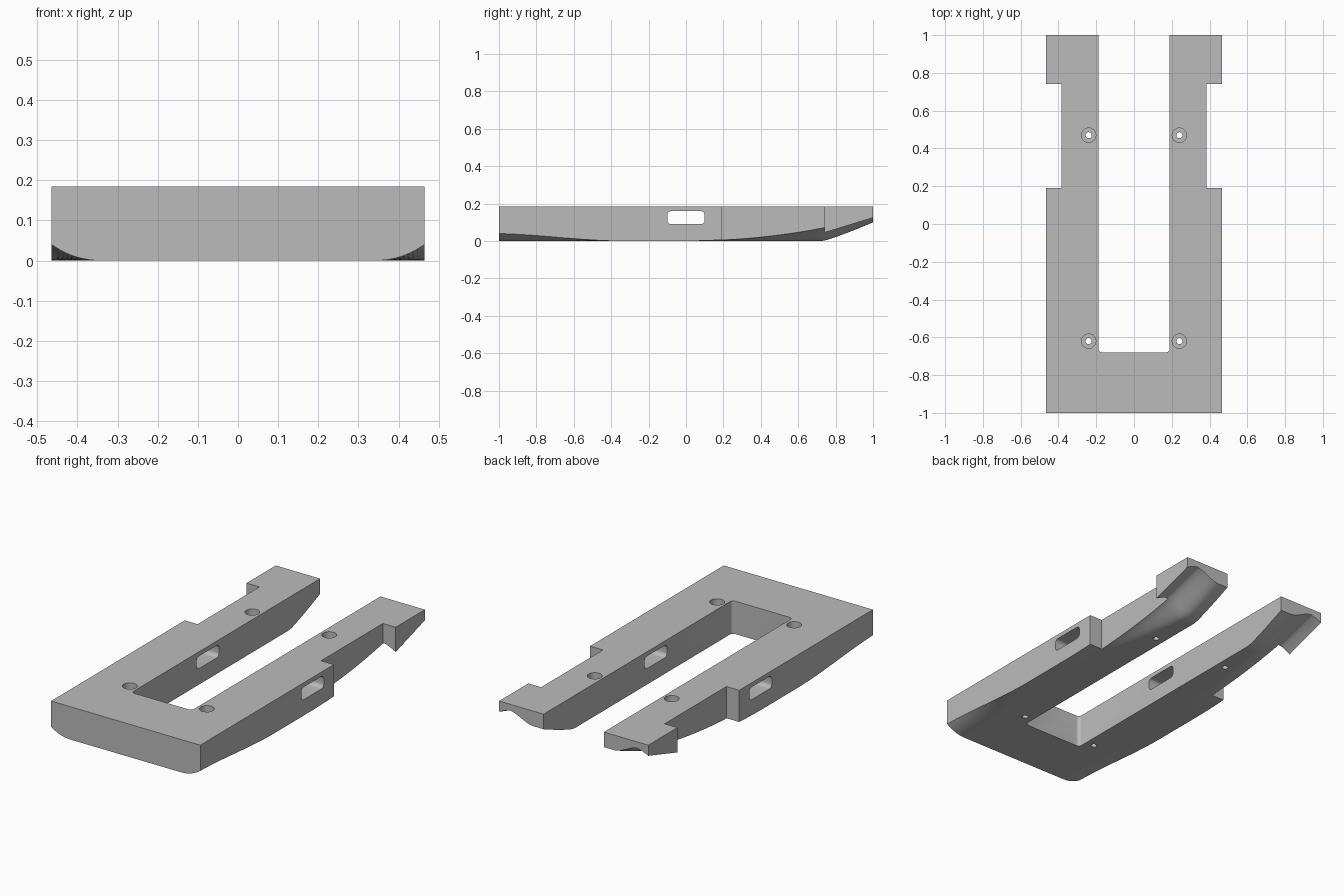
import bpy, bmesh, math
from mathutils import Vector

if "Cube" in bpy.data.objects:
    bpy.data.objects.remove(bpy.data.objects["Cube"])

W, TOP, SLOT = 0.465, 0.185, 0.188

grey = bpy.data.materials.new("plain grey")
grey.diffuse_color = (0.5, 0.5, 0.5, 1)
grey.use_nodes = True
grey.node_tree.nodes["Principled BSDF"].inputs["Base Color"].default_value = grey.diffuse_color


def smooth(a, b, v):
    t = min(max((v - a) / (b - a), 0), 1)
    return t * t * (3 - 2 * t)


def bottom(x, y):
    """Height of the sculpted underside: front chine, rear rise and rear tunnels."""
    x = abs(x)
    chine = 0.04 * (1 - smooth(-1.05, -0.33, y)) / (1 - smooth(-1.05, -0.33, -1))
    z = chine * max((x - 0.34) / (W - 0.34), 0) ** 2.2
    keel = 0.10 * max((y - 0.73) / 0.27, 0) ** 1.15
    t = max((y + 0.05) / 0.79, 0)
    ridge = 0.075 * t ** 2.1 if y < 0.74 else 0.075 + 0.075 * (y - 0.74) / 0.26
    peak, start = 0.395, 0.33 - 0.08 * smooth(0.1, 0.8, y)
    lip = 0.045 + 0.08 * (y - 0.74) / 0.26 if y > 0.6 else ridge
    z += keel + (ridge - keel) * smooth(start, peak + 0.01, x) if ridge > keel else keel
    if x > peak:
        z += (lip - ridge) * ((x - peak) / (W - peak)) ** 1.3
    return z


def obj_from(bm, name):
    bmesh.ops.recalc_face_normals(bm, faces=bm.faces)
    me = bpy.data.meshes.new(name)
    bm.to_mesh(me)
    bm.free()
    ob = bpy.data.objects.new(name, me)
    bpy.context.collection.objects.link(ob)
    return ob


def prism(name, outline, base, along):
    """Extrude a closed outline of 3D points."""
    bm = bmesh.new()
    f = bm.faces.new([bm.verts.new(Vector(p) + Vector(base)) for p in outline])
    r = bmesh.ops.extrude_face_region(bm, geom=[f])
    bmesh.ops.translate(bm, vec=along, verts=[v for v in r["geom"] if isinstance(v, bmesh.types.BMVert)])
    return obj_from(bm, name)


def round_rect(a0, a1, b0, b1, r, n=6):
    pts = []
    for i, (a, b) in enumerate([(a1 - r, b1 - r), (a0 + r, b1 - r), (a0 + r, b0 + r), (a1 - r, b0 + r)]):
        for k in range(n + 1):
            t = math.pi / 2 * (i + k / n)
            pts.append((a + r * math.cos(t), b + r * math.sin(t)))
    return pts


# Solid plate with sculpted underside
half = [0.12, 0.2] + [0.22 + 0.0125 * i for i in range(20)] + [W]
xs = [-x for x in reversed(half)] + [0.0] + half
ys = [-1 + 2 * j / 80 for j in range(81)]
bm = bmesh.new()
low = [[bm.verts.new((x, y, bottom(x, y))) for x in xs] for y in ys]
for j in range(len(ys) - 1):
    for i in range(len(xs) - 1):
        bm.faces.new((low[j][i], low[j + 1][i], low[j + 1][i + 1], low[j][i + 1]))
c = [bm.verts.new((sx * W, sy, TOP)) for sx, sy in ((-1, -1), (1, -1), (1, 1), (-1, 1))]
bm.faces.new(c)
bm.faces.new(low[0] + [c[1], c[0]])
bm.faces.new([r[-1] for r in low] + [c[2], c[1]])
bm.faces.new(low[-1] + [c[2], c[3]])
bm.faces.new([r[0] for r in low] + [c[3], c[0]])
plate = obj_from(bm, "base_plate")
plate.data.materials.append(grey)

# Cutters: long slot, side windows, side notches, counterbored bolt holes
cutters = [
    prism("slot_cutter", [(x, y, 0) for x, y in round_rect(-SLOT, SLOT, -0.68, 1.3, 0.02)],
          (0, 0, -0.1), (0, 0, 0.5)),
    prism("window_cutter", [(0, y, z) for y, z in round_rect(-0.1, 0.1, 0.09, 0.16, 0.022)],
          (-0.6, 0, 0), (1.2, 0, 0)),
]
for s in (-1, 1):
    notch = [(s * 0.385, 0.19, 0), (s * 0.6, 0.19, 0), (s * 0.6, 0.74, 0), (s * 0.385, 0.74, 0)]
    cutters.append(prism("notch_cutter", notch, (0, 0, -0.1), (0, 0, 0.5)))
    for y in (0.47, -0.62):
        for r, z in ((0.038, 0.075), (0.016, -0.1)):
            ring = [(r * math.cos(k * math.pi / 16), r * math.sin(k * math.pi / 16), 0) for k in range(32)]
            cutters.append(prism("bolt_hole_cutter", ring, (s * 0.24, y, z), (0, 0, 0.4)))

bpy.context.view_layer.objects.active = plate
plate.select_set(True)
for cut in cutters:
    cut.select_set(False)
    m = plate.modifiers.new("cut", "BOOLEAN")
    m.operation, m.solver, m.object = "DIFFERENCE", "EXACT", cut
    bpy.ops.object.modifier_apply(modifier=m.name)
for cut in cutters:
    bpy.data.objects.remove(cut)

bpy.ops.object.shade_smooth_by_angle(angle=math.radians(30))
